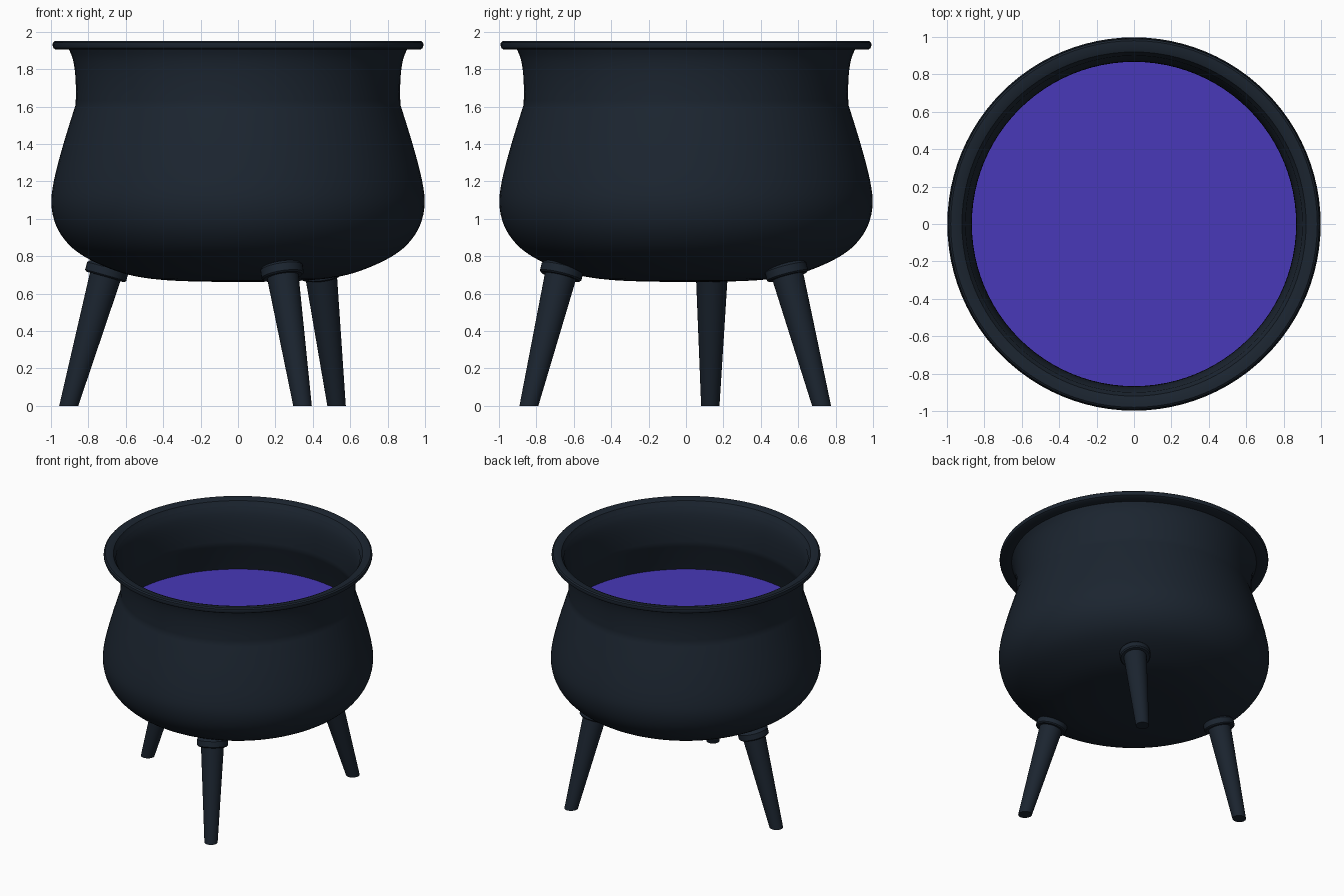
import bpy, bmesh, math
from mathutils import Vector

if "Cube" in bpy.data.objects:
    bpy.data.objects.remove(bpy.data.objects["Cube"])


def material(name, rgb):
    m = bpy.data.materials.new(name)
    m.diffuse_color = (*rgb, 1)
    m.use_nodes = True
    m.node_tree.nodes["Principled BSDF"].inputs["Base Color"].default_value = m.diffuse_color
    return m


IRON = material("dark_iron", (0.011, 0.018, 0.029))
BREW = material("purple_brew", (0.065, 0.04, 0.48))


def finish(name, bm, mat, angle=35):
    bmesh.ops.remove_doubles(bm, verts=bm.verts, dist=1e-5)
    bmesh.ops.recalc_face_normals(bm, faces=bm.faces)
    mesh = bpy.data.meshes.new(name)
    bm.to_mesh(mesh)
    bm.free()
    ob = bpy.data.objects.new(name, mesh)
    bpy.context.collection.objects.link(ob)
    mesh.materials.append(mat)
    bpy.ops.object.select_all(action='DESELECT')
    ob.select_set(True)
    bpy.context.view_layer.objects.active = ob
    bpy.ops.object.shade_smooth_by_angle(angle=math.radians(angle))
    return ob


def smooth_curve(pts, steps=4):
    """Catmull-Rom curve through (radius, z) points."""
    p = [Vector(q) for q in pts]
    p = [2 * p[0] - p[1]] + p + [2 * p[-1] - p[-2]]
    out = []
    for a, b, c, d in zip(p, p[1:], p[2:], p[3:]):
        for i in range(steps):
            t = i / steps
            out.append(0.5 * (2 * b + (c - a) * t + (2 * a - 5 * b + 4 * c - d) * t**2
                              + (3 * b - a - 3 * c + d) * t**3))
    return out + [p[-2]]


def lathe(name, profile, mat, segments=96):
    bm = bmesh.new()
    vs = [bm.verts.new((r, 0, z)) for r, z in profile]
    es = [bm.edges.new(pair) for pair in zip(vs, vs[1:])]
    bmesh.ops.spin(bm, geom=vs + es, cent=(0, 0, 0), axis=(0, 0, 1),
                   angle=2 * math.pi, steps=segments)
    return finish(name, bm, mat)


# Pot: bulging belly, then a flared neck above a soft crease
belly = smooth_curve([(0, 0.663), (0.22, 0.665), (0.42, 0.675), (0.58, 0.7), (0.72, 0.748),
                      (0.84, 0.81), (0.92, 0.88), (0.975, 0.97), (0.998, 1.08),
                      (0.985, 1.2), (0.945, 1.36), (0.9, 1.51), (0.868, 1.61)])
neck = smooth_curve([(0.868, 1.61), (0.867, 1.7), (0.872, 1.79), (0.885, 1.86), (0.908, 1.915)])
lathe("cauldron_body", belly + neck[1:], IRON)

# Flat lip around the mouth
lathe("cauldron_rim", [(0.9, 1.905), (0.975, 1.905), (0.987, 1.913), (0.992, 1.928),
                       (0.99, 1.942), (0.98, 1.95), (0.945, 1.95), (0.92, 1.94),
                       (0.9, 1.905)], IRON)

# Liquid surface below the neck
bm = bmesh.new()
bmesh.ops.create_circle(bm, cap_ends=True, segments=96, radius=0.935)
bmesh.ops.translate(bm, verts=bm.verts, vec=(0, 0, 1.375))
finish("liquid", bm, BREW)


def tapered(name, foot, top, rings, flat_foot=False, segments=32):
    """Round solid along foot->top; rings are (distance from top, radius)."""
    axis = (top - foot).normalized()
    rot = Vector((0, 0, 1)).rotation_difference(axis)
    bm = bmesh.new()
    loops = []
    for k, (d, r) in enumerate(rings):
        loop = []
        for i in range(segments):
            a = 2 * math.pi * i / segments
            p = top + axis * d + rot @ Vector((r * math.cos(a), r * math.sin(a), 0))
            if flat_foot and k == 0:
                p -= axis * (p.z / axis.z)      # trim the foot level with the floor
            loop.append(bm.verts.new(p))
        loops.append(loop)
    for lo, hi in zip(loops, loops[1:]):
        for i in range(segments):
            j = (i + 1) % segments
            bm.faces.new((lo[i], lo[j], hi[j], hi[i]))
    bm.faces.new(loops[0][::-1])
    bm.faces.new(loops[-1])
    finish(name, bm, IRON)


# Three splayed legs, each with a collar under the belly
LEGS = {"left": ((-0.905, 0.13, 0), (-0.71, 0.138, 0.69)),
        "front": ((0.345, -0.84, 0), (0.24, -0.672, 0.69)),
        "back": ((0.527, 0.725, 0), (0.445, 0.545, 0.69))}
for side, (foot, top) in LEGS.items():
    foot, top = Vector(foot), Vector(top)
    length = (top - foot).length
    tapered(side + "_leg", foot, top, [(-length, 0.049), (0.03, 0.086)], True)
    tapered(side + "_leg_collar", foot, top,
            [(0, 0.105), (0.008, 0.114), (0.05, 0.114), (0.062, 0.105), (0.068, 0.09)])
